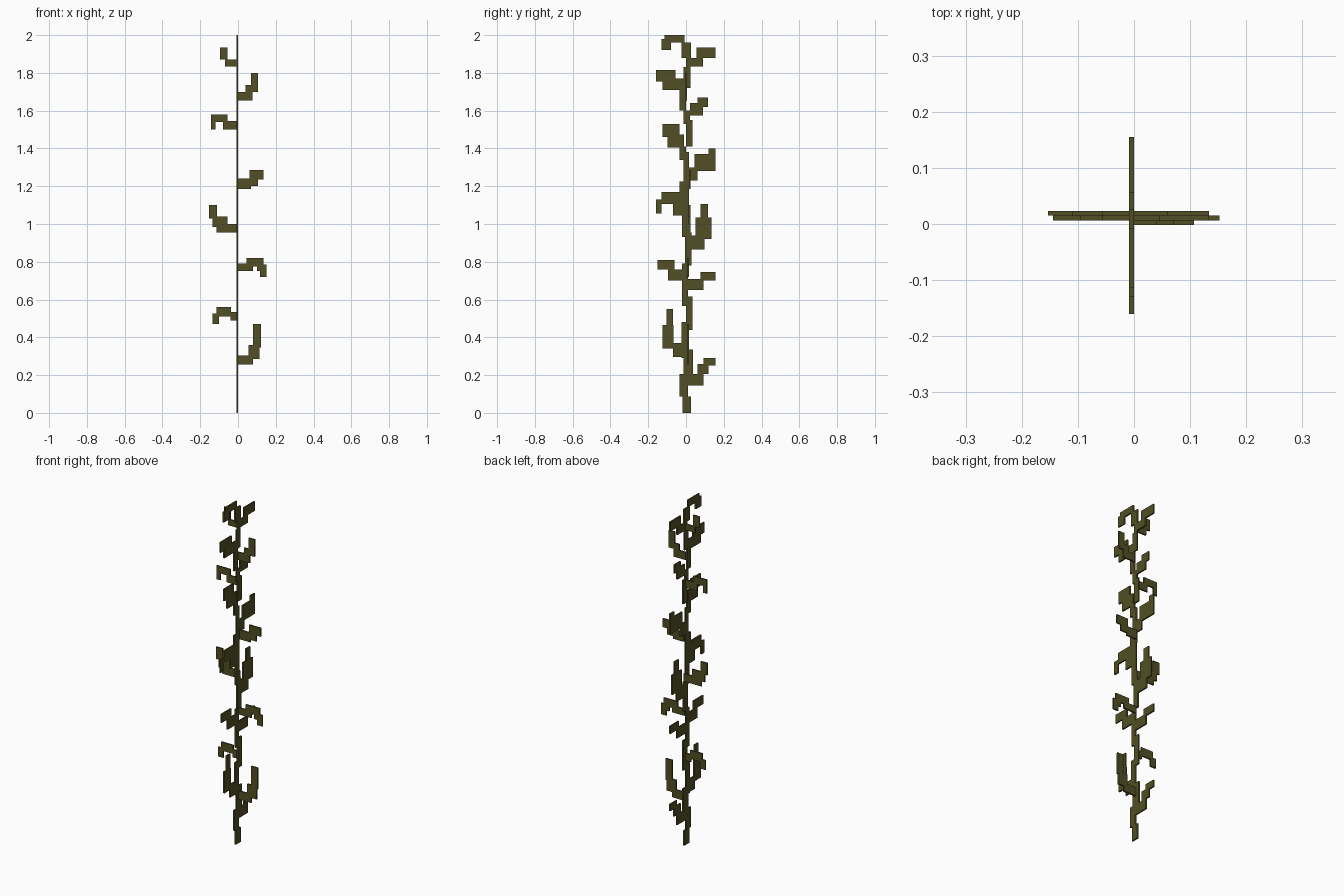
import bpy
import bmesh
from mathutils import Matrix, Vector

if "Cube" in bpy.data.objects:
    bpy.data.objects.remove(bpy.data.objects["Cube"], do_unlink=True)

UNIT = 0.01        # all rectangles are given in hundredths
THICKNESS = 0.0085

# Single olive colour
olive = bpy.data.materials.new("olive green")
olive.use_nodes = True
olive.diffuse_color = (0.082, 0.078, 0.018, 1.0)
shader = next(n for n in olive.node_tree.nodes if n.type == "BSDF_PRINCIPLED")
shader.inputs["Base Color"].default_value = olive.diffuse_color
shader.inputs["Roughness"].default_value = 0.9


def add_box(bm, low, high):
    """Add an axis-aligned box between two corners."""
    low, high = Vector(low), Vector(high)
    transform = Matrix.Translation((low + high) / 2) @ Matrix.Diagonal((*(high - low), 1.0))
    bmesh.ops.create_cube(bm, size=1.0, matrix=transform)


def finish(name, bm):
    mesh = bpy.data.meshes.new(name)
    bm.to_mesh(mesh)
    bm.free()
    mesh.materials.append(olive)
    bpy.context.collection.objects.link(bpy.data.objects.new(name, mesh))


def lengthwise(name, *rectangles):
    """Flat stepped piece in the front-to-back plane: (y, y, z, z)."""
    bm = bmesh.new()
    for rectangle in rectangles:
        near, far, bottom, top = (value * UNIT for value in rectangle)
        add_box(bm, (-THICKNESS, near, bottom), (0, far, top))
    finish(name, bm)


def crosswise(name, layer, *rectangles):
    """Flat stepped piece in the side-to-side plane: (x, x, z, z)."""
    bm = bmesh.new()
    start = -0.002 + layer * THICKNESS
    for rectangle in rectangles:
        left, right, bottom, top = (value * UNIT for value in rectangle)
        add_box(bm, (left, start, bottom), (right, start + THICKNESS, top))
    finish(name, bm)


# Zigzag stem
lengthwise("stem_lower",
           (-1.8, 2.6, 0, 8.7), (-3.4, 1, 8.7, 20.5), (-1.3, 3.7, 20.5, 33.5),
           (-2.4, 1, 29, 48), (0, 3.5, 44, 61.5), (-2, 1, 56.5, 79))
lengthwise("stem_middle",
           (-0.5, 3, 78, 95.5), (-2, 1.5, 93, 117), (-3.4, 1.6, 117, 122.5),
           (-1.3, 1.6, 117, 138), (-3.4, 0, 134, 141), (0, 3.5, 141, 155))
lengthwise("stem_upper",
           (-1.3, 2, 153, 160), (-3.4, 0, 160, 177), (-1.3, 2.4, 172, 183),
           (0, 2.4, 183, 190), (-2.4, 2.6, 188, 196))

# Twigs reaching forward
lengthwise("front_twig_lowest",
           (-7, 0, 29.5, 37), (-12.4, -6.6, 34, 46.5), (-10.3, -7, 46.5, 55))
lengthwise("front_twig_low", (-9.6, 0, 70, 76), (-15, -6, 76, 81))
lengthwise("front_twig_middle",
           (-7, 0, 104.5, 111), (-13, 0, 110.5, 117), (-16, -13, 105.5, 113))
lengthwise("front_twig_high", (-9.8, -1, 140.5, 147.5), (-12.4, -3.5, 146, 153))
lengthwise("front_twig_higher", (-12.5, -3.3, 171, 177), (-16, -5.6, 175.5, 181.5))
lengthwise("front_twig_top", (-11.4, -0.8, 196, 200), (-13, -8, 192, 198))

# Twigs reaching backward
lengthwise("back_twig_lowest",
           (0, 9.3, 14.5, 20.5), (6, 12, 20.5, 26), (9.3, 15.5, 25, 29))
lengthwise("back_twig_low", (1, 9.3, 65, 71), (7.6, 15.5, 70, 74.5))
lengthwise("back_twig_middle",
           (1, 9.8, 86.5, 94), (5, 13.6, 92, 103.5), (7.6, 11.6, 97, 110.5))
lengthwise("back_twig_high",
           (1, 6, 123, 130), (4.5, 15.5, 128, 137), (12, 15.5, 128, 140))
lengthwise("back_twig_higher", (2, 9, 157.5, 164), (6, 11.6, 162, 167))
lengthwise("back_twig_top", (1, 9, 183.5, 188), (5.6, 15.5, 188, 193.5))

# Twigs reaching to the left
crosswise("left_twig_lowest", 1,
          (0, 8, 25.5, 30.5), (5.5, 11.5, 28.5, 36), (8, 12.2, 34.5, 47))
crosswise("left_twig_low", 1,
          (0, 8, 75, 79), (4.5, 13.4, 77.5, 82), (10, 13.4, 75, 78.5), (11.7, 15.2, 72, 78.5))
crosswise("left_twig_high", 2, (0, 6.8, 118.5, 124), (6, 10.7, 120, 124), (6, 13.4, 123.5, 128.5))
crosswise("left_twig_top", 0,
          (0, 7.6, 165.5, 170), (4, 10.7, 170, 173.5), (7, 10.7, 170.5, 180))

# Twigs reaching to the right
crosswise("right_twig_lowest", 1,
          (-4, 0, 49, 53.5), (-11.5, -3.7, 51, 56), (-13.5, -10, 47, 52.5))
crosswise("right_twig_low", 2,
          (-11.5, 0, 95.5, 100), (-13.5, -5.5, 98.5, 104), (-15.3, -11, 103, 110))
crosswise("right_twig_high", 1,
          (-8, 0, 150, 154.5), (-14.4, -5.5, 154, 158), (-14.4, -12, 150, 158))
crosswise("right_twig_top", 1, (-7, 0, 183.5, 187), (-9.6, -5.5, 187, 193.5))
